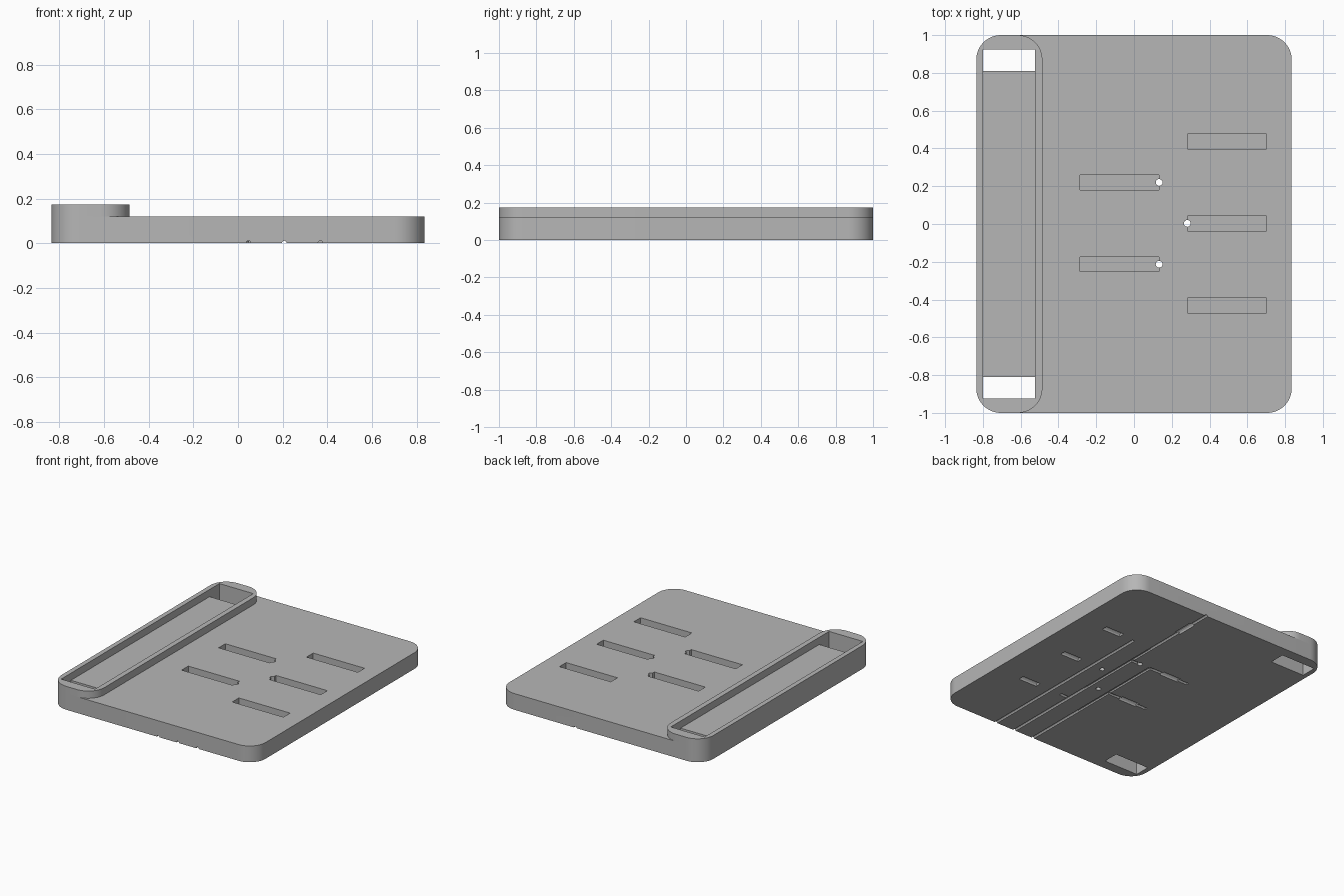
import bpy, bmesh
from math import cos, sin, pi
from mathutils import Vector

if "Cube" in bpy.data.objects:
    bpy.data.objects.remove(bpy.data.objects["Cube"])

grey = bpy.data.materials.new("plain_grey")
grey.use_nodes = True
grey.diffuse_color = (0.47, 0.47, 0.47, 1)
grey.node_tree.nodes["Principled BSDF"].inputs["Base Color"].default_value = (0.47, 0.47, 0.47, 1)


def make_object(name, bm):
    bmesh.ops.recalc_face_normals(bm, faces=bm.faces)
    mesh = bpy.data.meshes.new(name)
    bm.to_mesh(mesh)
    bm.free()
    mesh.materials.append(grey)
    obj = bpy.data.objects.new(name, mesh)
    bpy.context.collection.objects.link(obj)
    return obj


def rounded_slab(name, x0, x1, y0, y1, z0, z1, r, steps=12):
    """Upright slab with rounded vertical corners."""
    bm = bmesh.new()
    corners = [(x1 - r, y1 - r), (x0 + r, y1 - r), (x0 + r, y0 + r), (x1 - r, y0 + r)]
    ring = []
    for i, (cx, cy) in enumerate(corners):
        for s in range(steps + 1):
            a = (i + s / steps) * pi / 2
            ring.append(bm.verts.new((cx + r * cos(a), cy + r * sin(a), z0)))
    face = bm.faces.new(ring)
    top = bmesh.ops.extrude_face_region(bm, geom=[face])["geom"]
    verts = [v for v in top if isinstance(v, bmesh.types.BMVert)]
    bmesh.ops.translate(bm, vec=(0, 0, z1 - z0), verts=verts)
    return make_object(name, bm)


def box(x0, x1, y0, y1, z0, z1):
    bm = bmesh.new()
    bmesh.ops.create_cube(bm, size=1)
    for v in bm.verts:
        v.co = Vector(((x0 + x1) / 2 + v.co.x * (x1 - x0),
                       (y0 + y1) / 2 + v.co.y * (y1 - y0),
                       (z0 + z1) / 2 + v.co.z * (z1 - z0)))
    return make_object("cutter", bm)


def rod(start, end, radius, sides=16):
    """Cylinder between two points."""
    a, b = Vector(start), Vector(end)
    bm = bmesh.new()
    bmesh.ops.create_cone(bm, cap_ends=True, segments=sides, radius1=radius,
                          radius2=radius, depth=(b - a).length)
    turn = (b - a).to_track_quat("Z", "Y").to_matrix()
    for v in bm.verts:
        v.co = turn @ v.co + (a + b) / 2
    return make_object("cutter", bm)


def cut(obj, cutter):
    cutter.hide_render = True
    mod = obj.modifiers.new("cut", "BOOLEAN")
    mod.operation = "DIFFERENCE"
    mod.solver = "EXACT"
    mod.object = cutter
    bpy.context.view_layer.objects.active = obj
    bpy.ops.object.modifier_apply(modifier=mod.name)
    bpy.data.objects.remove(cutter)


HALF_X, TOP, RIM_TOP, R = 0.835, 0.12, 0.173, 0.13
RIGHT_ROWS = (0.437, 0.003, -0.432)
LEFT_ROWS = (0.22, -0.213)
TRUNK_X = 0.207

# Main plate and the raised tray rim on its side
plate = rounded_slab("base_plate", -HALF_X, HALF_X, -1, 1, 0, TOP, R)
rim = rounded_slab("tray_rim", -HALF_X, -0.485, -1, 1, TOP, RIM_TOP, R)
cut(rim, box(-0.8, -0.523, -0.925, 0.925, 0, 0.3))

# Openings at both ends of the tray
for side in (-1, 1):
    y0, y1 = sorted((side * 0.81, side * 0.925))
    cut(plate, box(-0.8, -0.523, y0, y1, -0.1, 0.3))

# Round corner recesses
for x in (-0.285, 0.7):
    for y in (-0.865, 0.868):
        cut(plate, rod((x, y, 0.06), (x, y, 0.3), 0.092, 48))

# Slots with a through hole at each end, and their wire branches underneath
slots = [(0.282, 0.702, y, 0.7, 0.369) for y in RIGHT_ROWS]
slots += [(-0.285, 0.133, y, -0.285, 0.047) for y in LEFT_ROWS]
for x0, x1, y, far, channel in slots:
    cut(plate, box(x0, x1, y - 0.039, y + 0.039, 0.05, 0.3))
    for x in (x0, x1):
        cut(plate, rod((x, y, -0.1), (x, y, 0.3), 0.018))
    near = x0 if far > channel else x1
    for a, b in ((far, channel), (near, TRUNK_X)):
        cut(plate, rod((a, y, 0), (b, y, 0), 0.011, 12))
    middle = far + (channel - far) * 0.45
    cut(plate, rod((middle - 0.075, y, 0), (middle + 0.075, y, 0), 0.022, 12))

# Long wire channels underneath
for x, end in ((0.369, RIGHT_ROWS[0]), (TRUNK_X, 1.1), (0.047, LEFT_ROWS[0])):
    cut(plate, rod((x, -1.1, 0), (x, end, 0), 0.0112, 12))
cut(plate, rod((TRUNK_X, 0.7, 0), (TRUNK_X, 0.85, 0), 0.022, 12))

# Smooth the curved walls, keep edges crisp
for obj in (plate, rim):
    bpy.ops.object.select_all(action="DESELECT")
    obj.select_set(True)
    bpy.context.view_layer.objects.active = obj
    bpy.ops.object.shade_smooth_by_angle(angle=0.5)
